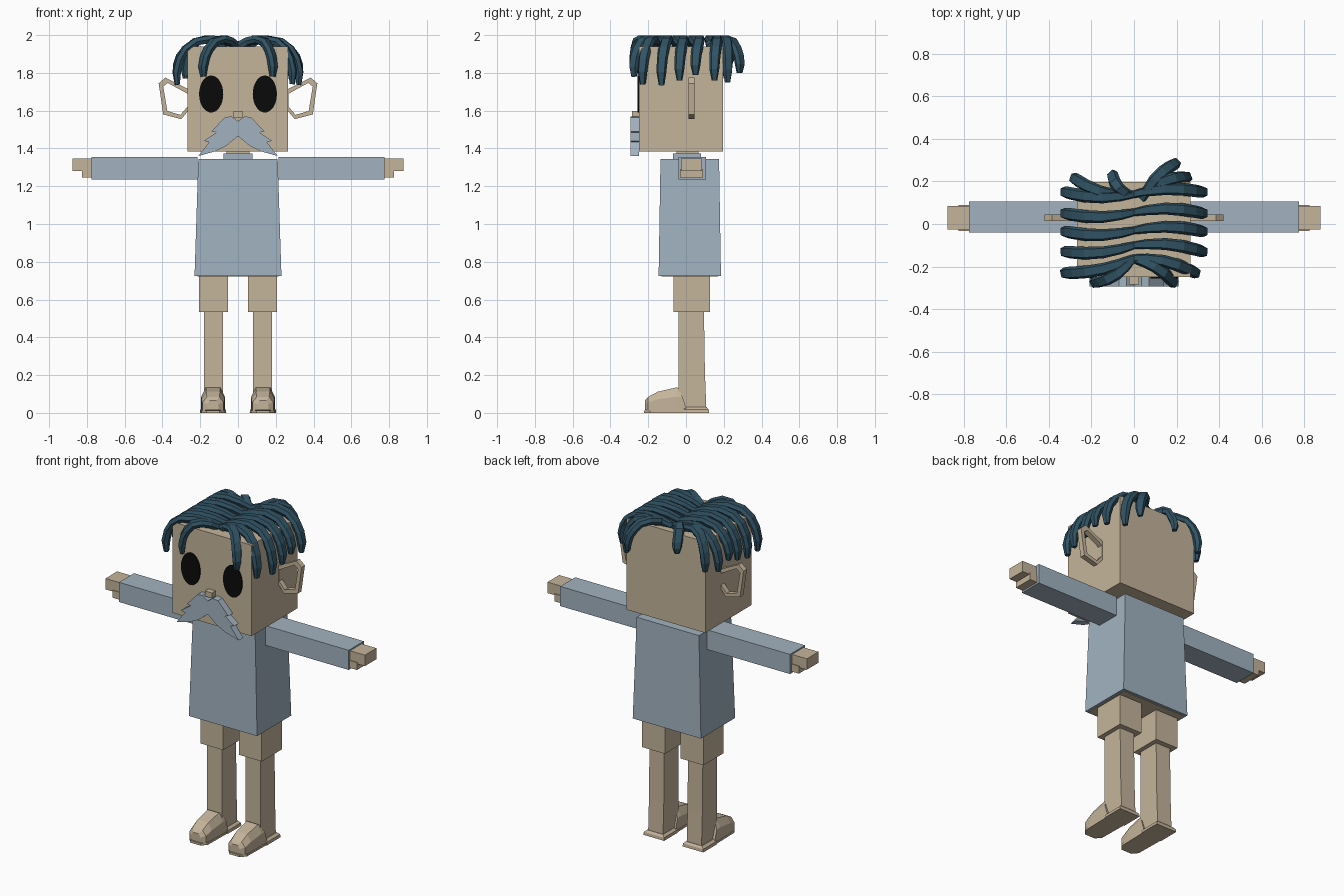
import bpy, bmesh, math
from mathutils import Vector

if "Cube" in bpy.data.objects:
    bpy.data.objects.remove(bpy.data.objects["Cube"], do_unlink=True)


def material(name, rgb):
    m = bpy.data.materials.new(name)
    m.use_nodes = True
    m.diffuse_color = (*rgb, 1)
    b = m.node_tree.nodes["Principled BSDF"]
    b.inputs["Base Color"].default_value = (*rgb, 1)
    b.inputs["Roughness"].default_value = 0.8
    return m


SKIN = material("tan skin", (0.56, 0.46, 0.33))
BLUE = material("pale blue", (0.36, 0.45, 0.53))
HAIR = material("dark teal", (0.03, 0.085, 0.125))
BLACK = material("black", (0.003, 0.003, 0.003))


def finish(name, bm, mat):
    bmesh.ops.recalc_face_normals(bm, faces=bm.faces)
    me = bpy.data.meshes.new(name)
    bm.to_mesh(me)
    bm.free()
    me.materials.append(mat)
    ob = bpy.data.objects.new(name, me)
    bpy.context.collection.objects.link(ob)
    return ob


def loft(name, rings, mat, closed=False):
    """Skin a list of equal rings; cap the ends unless the loop closes."""
    bm = bmesh.new()
    vs = [[bm.verts.new(p) for p in r] for r in rings]
    n = len(vs[0])
    pairs = list(zip(vs, vs[1:])) + ([(vs[-1], vs[0])] if closed else [])
    for a, b in pairs:
        for i in range(n):
            j = (i + 1) % n
            bm.faces.new((a[i], a[j], b[j], b[i]))
    if not closed:
        bm.faces.new(vs[0])
        bm.faces.new(vs[-1])
    return finish(name, bm, mat)


def rect(x0, x1, y0, y1, z):
    return [(x0, y0, z), (x1, y0, z), (x1, y1, z), (x0, y1, z)]


def box(name, x, y, z, mat, s=1):
    return loft(name, [rect(s * x[0], s * x[1], *y, h) for h in z], mat)


def plate(name, outline, y0, y1, mat):
    """Extrude an x-z outline along y."""
    return loft(name, [[(x, y, z) for x, z in outline] for y in (y0, y1)], mat)


# Head, neck and torso
box("head", (-0.268, 0.265), (-0.25, 0.197), (1.385, 1.94), SKIN)
box("neck", (-0.06, 0.06), (-0.05, 0.065), (1.34, 1.39), SKIN)
box("collar", (-0.077, 0.077), (-0.07, 0.08), (1.34, 1.372), BLUE)
loft("tunic", [rect(-0.23, 0.23, -0.145, 0.185, 0.726),
               rect(-0.21, 0.21, -0.135, 0.175, 1.345)], BLUE)
box("hips", (-0.215, 0.215), (-0.13, 0.17), (0.723, 0.76), SKIN)
box("nose", (-0.024, 0.024), (-0.285, -0.245), (1.565, 1.597), SKIN)

ear_outer = [(0.255, 1.71), (0.385, 1.775), (0.42, 1.745),
             (0.396, 1.58), (0.3, 1.555), (0.255, 1.61)]
ear_inner = [(0.268, 1.69), (0.372, 1.747), (0.396, 1.728),
             (0.374, 1.598), (0.305, 1.578), (0.268, 1.62)]
half_moustache = [(0, 1.545), (0.035, 1.57), (0.07, 1.565), (0.14, 1.49),
                  (0.115, 1.485), (0.18, 1.44), (0.153, 1.433), (0.21, 1.36),
                  (0.12, 1.385), (0.06, 1.415), (0, 1.465)]

for s, side in ((1, "left"), (-1, "right")):
    # Face details
    eye = [(s * 0.142 + 0.064 * math.cos(k * math.tau / 32),
            1.688 + 0.098 * math.sin(k * math.tau / 32)) for k in range(32)]
    plate(side + "_eye", eye, -0.256, -0.249, BLACK)
    plate(side + "_moustache", [(s * x, z) for x, z in half_moustache],
          -0.293, -0.249, BLUE)
    ear = [[(s * xo, 0.013, zo), (s * xo, 0.045, zo), (s * xi, 0.045, zi), (s * xi, 0.013, zi)]
           for (xo, zo), (xi, zi) in zip(ear_outer, ear_inner)]
    loft(side + "_ear", ear, SKIN, closed=True)

    # Arm and hand
    box(side + "_sleeve", (0.215, 0.775), (-0.04, 0.105), (1.235, 1.355), BLUE, s)
    box(side + "_hand", (0.77, 0.875), (-0.027, 0.085), (1.28, 1.347), SKIN, s)
    box(side + "_thumb", (0.77, 0.825), (-0.032, 0.09), (1.245, 1.29), SKIN, s)

    # Leg
    box(side + "_thigh", (0.053, 0.207), (-0.067, 0.127), (0.535, 0.74), SKIN, s)
    loft(side + "_shin", [rect(s * 0.08, s * 0.18, -0.04, back, z)
                          for z, back in ((0.01, 0.108), (0.22, 0.1), (0.54, 0.095))], SKIN)

    # Foot: chamfered sections running from toe to instep, plus soles
    c = s * 0.132
    foot = []
    for y, lean, w, top, z0 in ((-0.217, 0, 0.03, 0.066, 0.016), (-0.2, 0, 0.055, 0.085, 0.012),
                                (-0.15, 0, 0.061, 0.112, 0.012), (-0.05, 0, 0.063, 0.135, 0.012),
                                (-0.04, 0.045, 0.063, 0.13, 0.012)):
        mid = z0 + (top - z0) * 0.6
        foot.append([(c - w, y + lean, z0), (c + w, y + lean, z0), (c + w, y + lean / 2, mid),
                     (c + w * 0.6, y, top), (c - w * 0.6, y, top), (c - w, y + lean / 2, mid)])
    loft(side + "_foot", foot, SKIN)
    loft(side + "_front_sole", [[(c - w, y, 0), (c + w, y, 0), (c + w, y, 0.013), (c - w, y, 0.013)]
                                for y, w in ((-0.222, 0.035), (-0.19, 0.062), (0.01, 0.066))], SKIN)
    loft(side + "_heel", [rect(c - w, c + w, -0.01, b, z)
                          for z, w, b in ((0, 0.07, 0.122), (0.018, 0.068, 0.12), (0.03, 0.054, 0.11))], SKIN)


# Hair locks: flattened hexagonal sections arching out from the parting
def lock(name, start, end, tip):
    a, b = Vector((*start, 0)), Vector((*end, 0))
    out = (b - a).normalized()
    side = Vector((-out.y, out.x, 0))
    drop = 1.93 - tip
    shape = [(0, 1.945), (0.2, 1.968), (0.45, 1.979), (0.7, 1.965), (0.86, 1.925),
             (0.95, 1.93 - drop * 0.3), (1, 1.93 - drop * 0.65), (0.99, tip)]
    widths = (0.018, 0.024, 0.028, 0.03, 0.03, 0.029, 0.026, 0.015)
    path = [a.lerp(b, t) + Vector((0, 0, z)) + side * 0.02 * math.sin(math.pi * t)
            for t, z in shape]
    rings = []
    for i, p in enumerate(path):
        along = (path[min(i + 1, len(path) - 1)] - path[max(i - 1, 0)]).normalized()
        up = along.cross(side).normalized() * 0.02
        w = side * widths[i]
        if i == len(path) - 1:
            up *= 0.6
        rings.append([p + w, p + w * 0.65 + up, p - w * 0.65 + up,
                      p - w, p - w * 0.65 - up, p + w * 0.65 - up])
    loft(name, rings, HAIR)


side_locks = [(0.14, 0.15, 1.76), (0.055, 0.05, 1.79), (-0.03, -0.035, 1.76),
              (-0.1, -0.13, 1.735), (-0.16, -0.23, 1.74)]
for s, side in ((1, "left"), (-1, "right")):
    for k, (y0, y1, tip) in enumerate(side_locks):
        front = k == len(side_locks) - 1
        reach = 0.29 if front and s > 0 else 0.325
        lock(f"{side}_side_lock_{k + 1}", (0, y0), (s * reach, y1), tip)
    lock(side + "_fringe_lock", (s * 0.01, -0.17), (s * 0.185, -0.275), 1.78)

back_locks = [((0.04, 0.12), (0.195, 0.285), 1.8), ((-0.02, 0.14), (-0.1, 0.23), 1.84),
              ((-0.06, 0.14), (-0.28, 0.215), 1.77), ((0.06, 0.15), (0.25, 0.22), 1.75)]
for k, (start, end, tip) in enumerate(back_locks):
    lock(f"back_lock_{k + 1}", start, end, tip)
